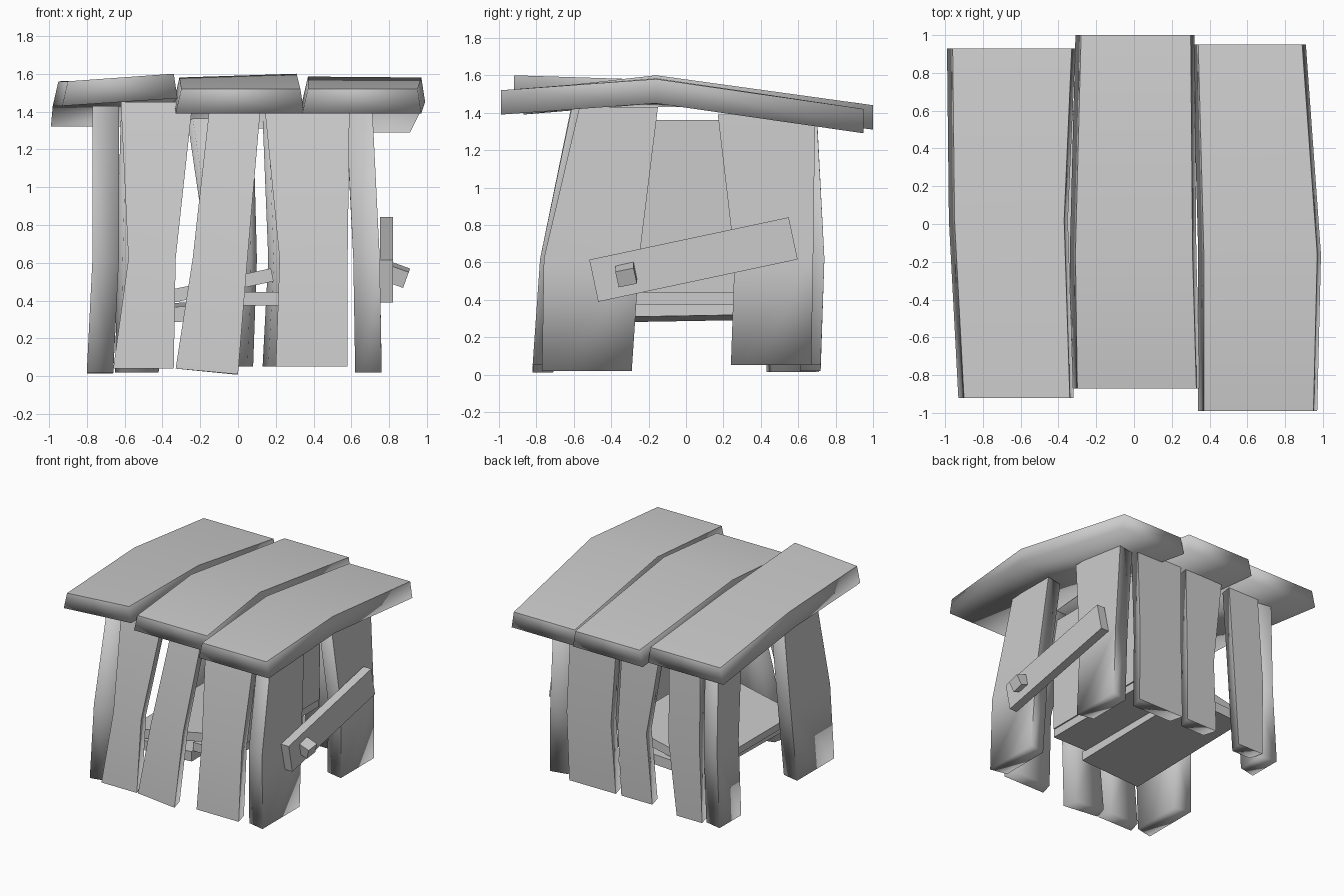
import bpy, bmesh, math
from mathutils import Matrix

cube = bpy.data.objects.get("Cube")
if cube:
    bpy.data.objects.remove(cube)

grey = bpy.data.materials.new("plain grey")
grey.use_nodes = True
colour = (0.6, 0.6, 0.6, 1)
grey.diffuse_color = colour
grey.node_tree.nodes["Principled BSDF"].inputs["Base Color"].default_value = colour


def finish(name, bm):
    bmesh.ops.recalc_face_normals(bm, faces=bm.faces[:])
    for face in bm.faces:
        face.smooth = True
    mesh = bpy.data.meshes.new(name)
    bm.to_mesh(mesh)
    bm.free()
    mesh.materials.append(grey)
    obj = bpy.data.objects.new(name, mesh)
    bpy.context.collection.objects.link(obj)
    return obj


def loft(name, rings, soft_foot=False):
    """Join four-cornered rings into a plank: crisp outer face, worn soft back."""
    bm = bmesh.new()
    rows = [[bm.verts.new(p) for p in ring] for ring in rings]
    for a, b in zip(rows, rows[1:]):
        for i in range(4):
            j = (i + 1) % 4
            bm.faces.new((a[i], a[j], b[j], b[i]))
        for i in (0, 1):
            bm.edges.get((a[i], b[i])).smooth = False
    for row, soft in ((rows[0], soft_foot), (rows[-1], False)):
        bm.faces.new(row)
        bm.edges.get(row[:2]).smooth = soft
    finish(name, bm)


def wall_plank(name, side, spans, z0, z1, thick=0.11, foot_tilt=0.0):
    """spans: extent along the wall at the foot, the bend and the top."""
    outer = {"front": (-0.82, -0.78, -0.61), "back": (0.72, 0.74, 0.70),
             "left": (-0.80, -0.77, -0.77), "right": (0.76, 0.75, 0.71)}[side]
    sideways = side in ("left", "right")
    rings = []
    for (lo, hi), out, z, tilt in zip(spans, outer, (z0, 0.62, z1), (foot_tilt, 0, 0)):
        inn = out - math.copysign(thick, out)
        ring = [(lo, out, z), (hi, out, z + tilt),
                (hi - 0.03, inn, z + tilt), (lo + 0.03, inn, z)]
        if sideways:
            ring = [(d, a, h) for a, d, h in ring]
        rings.append(ring)
    loft(name, rings, soft_foot=sideways)


# Wall planks
wall_plank("front_plank_left", "front", ((-.66, -.34), (-.58, -.33), (-.62, -.24)), .04, 1.45)
wall_plank("front_plank_middle", "front", ((-.33, 0), (-.24, .05), (-.15, .12)), .04, 1.43,
           foot_tilt=-.03)
wall_plank("front_plank_right", "front", ((.2, .58), (.22, .58), (.14, .59)), .05, 1.43)
wall_plank("back_plank_left", "back", ((-.65, -.42), (-.64, -.36), (-.62, -.34)), .02, 1.39)
wall_plank("back_plank_middle", "back", ((-.2, .08), (-.16, .1), (-.27, .08)), .05, 1.37)
wall_plank("back_plank_right", "back", ((.13, .55), (.16, .56), (.13, .55)), .05, 1.37)
for side in ("left", "right"):
    wall_plank(side + "_plank_front", side,
               ((-.77, -.29), (-.76, -.25), (-.57, -.15)), .02, 1.43, .14)
wall_plank("left_plank_back", "left", ((.43, .71), (.42, .7), (.38, .68)), .015, 1.38, .14)
wall_plank("right_plank_back", "right", ((.24, .67), (.26, .68), (.17, .69)), .05, 1.39, .14)


def roof_plank(name, rows, thick=0.13):
    rings = []
    for y, xl, xr, zl, zr in rows:
        rings.append([(xl + 0.03, y, zl), (xr - 0.02, y, zr),
                      (xr, y, zr - thick), (xl, y, zl - thick)])
    loft(name, rings)


# Sagging roof planks with a ridge near the middle
roof_plank("roof_plank_left", ((-.92, -.93, -.32, 1.56, 1.60),
                               (0.02, -.98, -.35, 1.56, 1.57),
                               (.93, -.99, -.31, 1.45, 1.45)))
roof_plank("roof_plank_middle", ((-.87, -.33, .35, 1.52, 1.52),
                                 (-.16, -.34, .33, 1.58, 1.60),
                                 (1.0, -.31, .32, 1.44, 1.44)))
roof_plank("roof_plank_right", ((-.99, .34, .97, 1.52, 1.52),
                                (-.16, .34, .99, 1.585, 1.58),
                                (.95, .31, .91, 1.42, 1.42)))


def box(name, centre, size, rot=(0, 0, 0)):
    bm = bmesh.new()
    bmesh.ops.create_cube(bm, size=1, matrix=Matrix.Diagonal((*size, 1)))
    for edge in bm.edges:
        edge.smooth = False
    obj = finish(name, bm)
    obj.location = centre
    obj.rotation_euler = [math.radians(a) for a in rot]


# Bench inside: lower boards, a tilted seat and an upright back
box("bench_board_right", (.15, .02, .41), (.32, 1.17, .07))
box("bench_board_left", (-.27, 0, .34), (.54, 1.2, .08), (1, -3, 0))
box("bench_seat", (-.2, 0, .455), (.78, 1.16, .07), (0, -12, 0))
box("bench_back", (.3, .02, .9), (.04, 1.15, .92))

# Slanted brace with its peg
box("brace", (.785, .04, .615), (.07, 1.09, .23), (12, 0, 0))
box("brace_peg", (.845, -.32, .535), (.1, .1, .09), (12, 20, 0))
